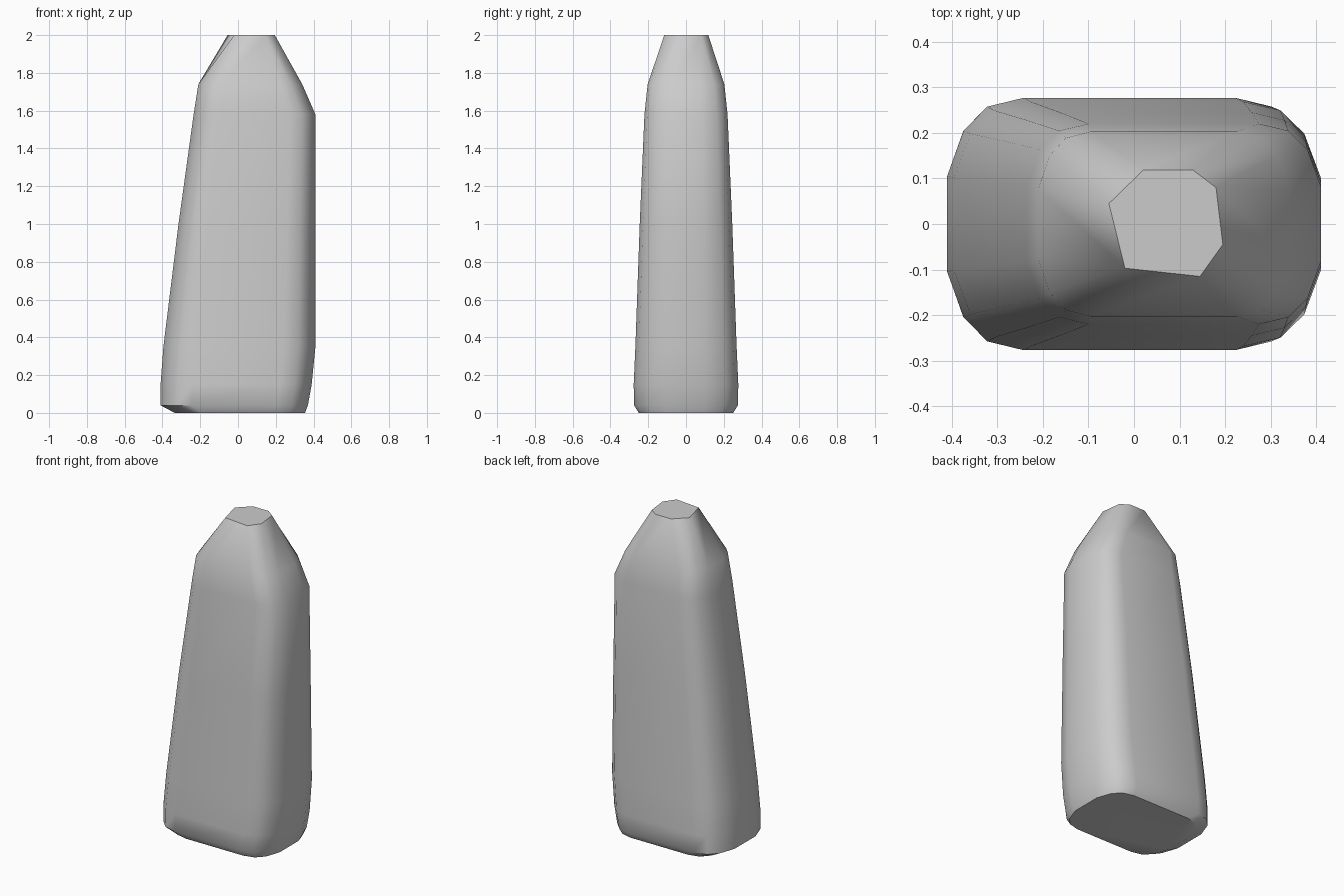
import bpy, bmesh, math

cube = bpy.data.objects.get("Cube")
if cube:
    bpy.data.objects.remove(cube, do_unlink=True)

# Single stone colour
stone = bpy.data.materials.new("light_grey_stone")
stone.use_nodes = True
colour = (0.6, 0.6, 0.6, 1)
stone.diffuse_color = colour
stone.node_tree.nodes["Principled BSDF"].inputs["Base Color"].default_value = colour

# Rounded-rectangle cross-section, mirrored from one corner
corner = [(1, .38), (.91, .74), (.78, .93), (.58, 1)]
half = corner + [(-x, y) for x, y in reversed(corner)]
profile = half + [(-x, -y) for x, y in half]

# Height, left edge, right edge, half depth
levels = [
    (0, -.335, .355, .25),
    (.04, -.41, .37, .275),
    (.15, -.41, .39, .277),
    (.35, -.395, .41, .268),
    (1, -.315, .41, .245),
    (1.58, -.235, .41, .22),
    (1.74, -.21, .34, .203),
]

# Irregular seven-sided cap, with how many profile points meet at each corner
cap = [((.18, .08), 2), ((.13, .118), 2), ((.02, .118), 2), ((-.055, .045), 2),
       ((-.02, -.097), 4), ((.145, -.115), 2), ((.195, -.045), 2)]
cap_ring = [p for p, count in cap for _ in range(count)]

bm = bmesh.new()
rings = []
for z, left, right, depth in levels:
    mid, wide = (left + right) / 2, (right - left) / 2
    rings.append([bm.verts.new((mid + x * wide, y * depth, z)) for x, y in profile])
rings.append([bm.verts.new((x, y, 2)) for x, y in cap_ring])

# Skin between the rings, then close both ends
n = len(profile)
for low, high in zip(rings, rings[1:]):
    for i in range(n):
        j = (i + 1) % n
        bm.faces.new((low[i], low[j], high[j], high[i]))
bm.faces.new(rings[0][::-1])
bm.faces.new(rings[-1])
bmesh.ops.remove_doubles(bm, verts=bm.verts[:], dist=0.001)
bmesh.ops.recalc_face_normals(bm, faces=bm.faces[:])

mesh = bpy.data.meshes.new("standing_stone")
bm.to_mesh(mesh)
bm.free()
mesh.materials.append(stone)
body = bpy.data.objects.new("standing_stone", mesh)
bpy.context.collection.objects.link(body)

# Smooth sides with crisp cap and base edges
bpy.ops.object.select_all(action='DESELECT')
body.select_set(True)
bpy.context.view_layer.objects.active = body
bpy.ops.object.shade_smooth_by_angle(angle=math.radians(35))
